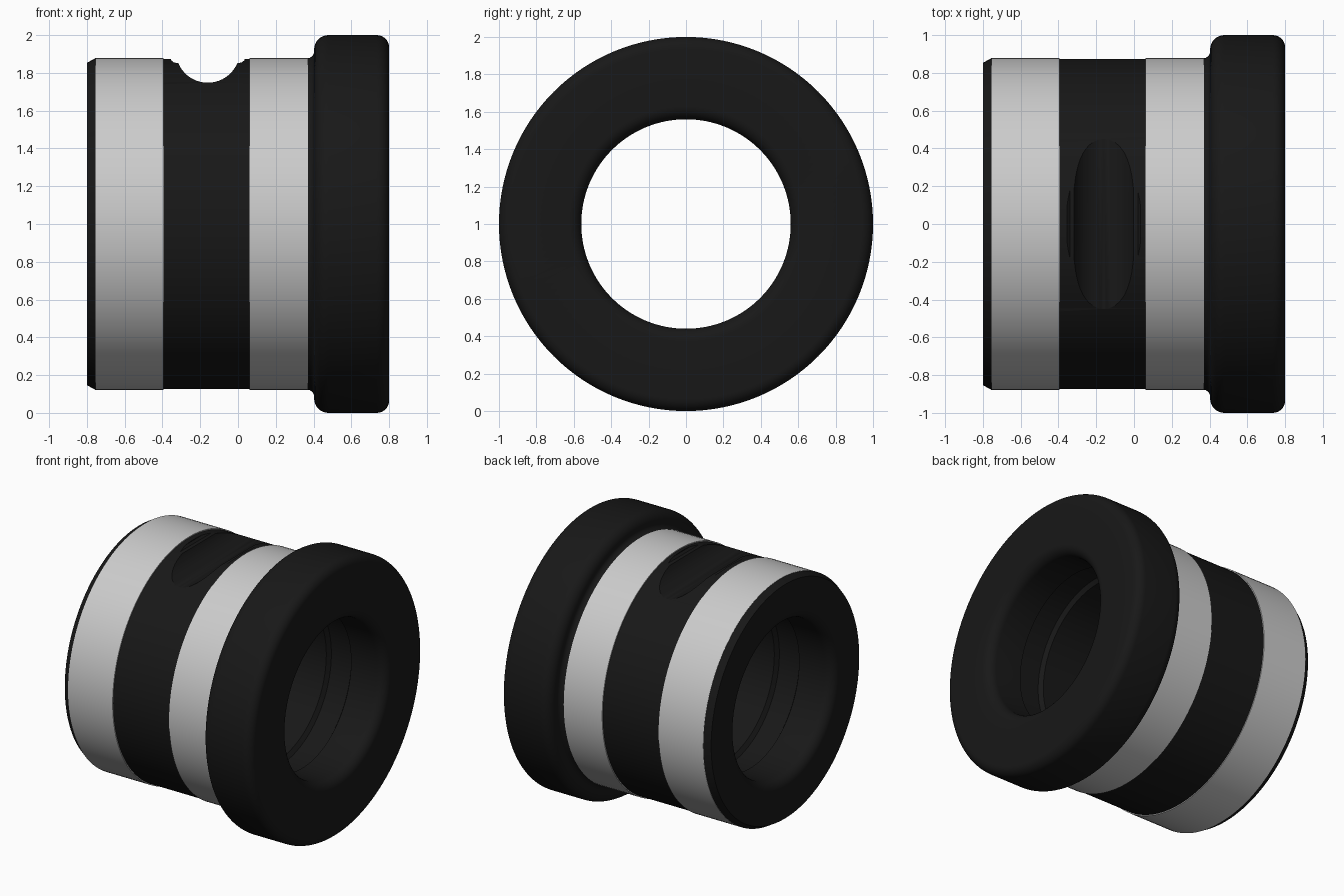
import bpy
from math import sin, cos, pi, radians

if "Cube" in bpy.data.objects:
    bpy.data.objects.remove(bpy.data.objects["Cube"])

SEG = 128
CZ = 1.0  # height of the bushing axis

black = bpy.data.materials.new("black_rubber")
black.diffuse_color = (0.009, 0.009, 0.009, 1)
black.use_nodes = True
black.node_tree.nodes["Principled BSDF"].inputs["Base Color"].default_value = black.diffuse_color


def arc(cx, cy, r, a0, a1, n=8):
    """Points on an arc, angles in degrees."""
    return [(cx + r * cos(radians(a0 + (a1 - a0) * i / n)),
             cy + r * sin(radians(a0 + (a1 - a0) * i / n))) for i in range(n + 1)]


def make(name, verts, faces):
    me = bpy.data.meshes.new(name)
    me.from_pydata(verts, [], faces)
    ob = bpy.data.objects.new(name, me)
    bpy.context.collection.objects.link(ob)
    bpy.ops.object.select_all(action='DESELECT')
    ob.select_set(True)
    bpy.context.view_layer.objects.active = ob
    bpy.ops.object.mode_set(mode='EDIT')
    bpy.ops.mesh.select_all(action='SELECT')
    bpy.ops.mesh.normals_make_consistent(inside=False)
    bpy.ops.object.mode_set(mode='OBJECT')
    return ob


def revolve(name, profile):
    """Spin a closed (x, radius) profile around the x axis."""
    n = len(profile)
    verts = [(x, r * sin(2 * pi * s / SEG), CZ + r * cos(2 * pi * s / SEG))
             for s in range(SEG) for x, r in profile]
    faces = [(s * n + i, s * n + (i + 1) % n,
              (s + 1) % SEG * n + (i + 1) % n, (s + 1) % SEG * n + i)
             for s in range(SEG) for i in range(n)]
    return make(name, verts, faces)


def smooth(ob):
    bpy.ops.object.select_all(action='DESELECT')
    ob.select_set(True)
    bpy.context.view_layer.objects.active = ob
    bpy.ops.object.shade_smooth_by_angle(angle=radians(30))


# Body: chamfered end, sleeve, flange, rounded bore mouths, two inner grooves
R, BORE, GROOVE = 0.873, 0.56, 0.59
outer = [(-0.8, 0.853), (-0.755, 0.878), (-0.755, R), (0.365, R)]
outer += arc(0.365, 0.915, 0.038, -80, 0, 6)
outer += arc(0.478, 0.925, 0.075, 180, 90)
outer += arc(0.735, 0.935, 0.065, 90, 0)
inner = arc(0.73, BORE + 0.07, 0.07, 0, -90)
for c in (0.42, -0.42):
    inner += [(c + 0.10, BORE), (c + 0.08, GROOVE), (c - 0.08, GROOVE), (c - 0.10, BORE)]
inner += arc(-0.73, BORE + 0.07, 0.07, -90, -180)
body = revolve("bushing_body", outer + inner)
body.data.materials.append(black)

# Scooped notch across the top, with rounded lips
cx, zc, rad = -0.16, 1.918, 0.17
scoop = [(cx - 0.195, 1.96), (cx - 0.195, 1.868), (cx - 0.18, 1.855)]
scoop += arc(cx, zc, rad, 203, 337, 20)
scoop += [(cx + 0.18, 1.855), (cx + 0.195, 1.868), (cx + 0.195, 1.96)]
m = len(scoop)
cutter = make("notch_cutter",
              [(x, y, z) for y in (-0.8, 0.8) for x, z in scoop],
              [tuple(range(m)), tuple(range(2 * m - 1, m - 1, -1))] +
              [(i, (i + 1) % m, m + (i + 1) % m, m + i) for i in range(m)])
cutter.hide_render = True
mod = body.modifiers.new("notch", 'BOOLEAN')
mod.operation = 'DIFFERENCE'
mod.solver = 'EXACT'
mod.object = cutter
bpy.context.view_layer.objects.active = body
bpy.ops.object.modifier_apply(modifier=mod.name)
bpy.data.objects.remove(cutter)
smooth(body)

# Grey metal bands around the sleeve
for name, x0, x1 in (("wide_band", -0.755, -0.395), ("narrow_band", 0.06, 0.37)):
    smooth(revolve(name, [(x0, 0.862), (x0, 0.88), (x1, 0.88), (x1, 0.862)]))
